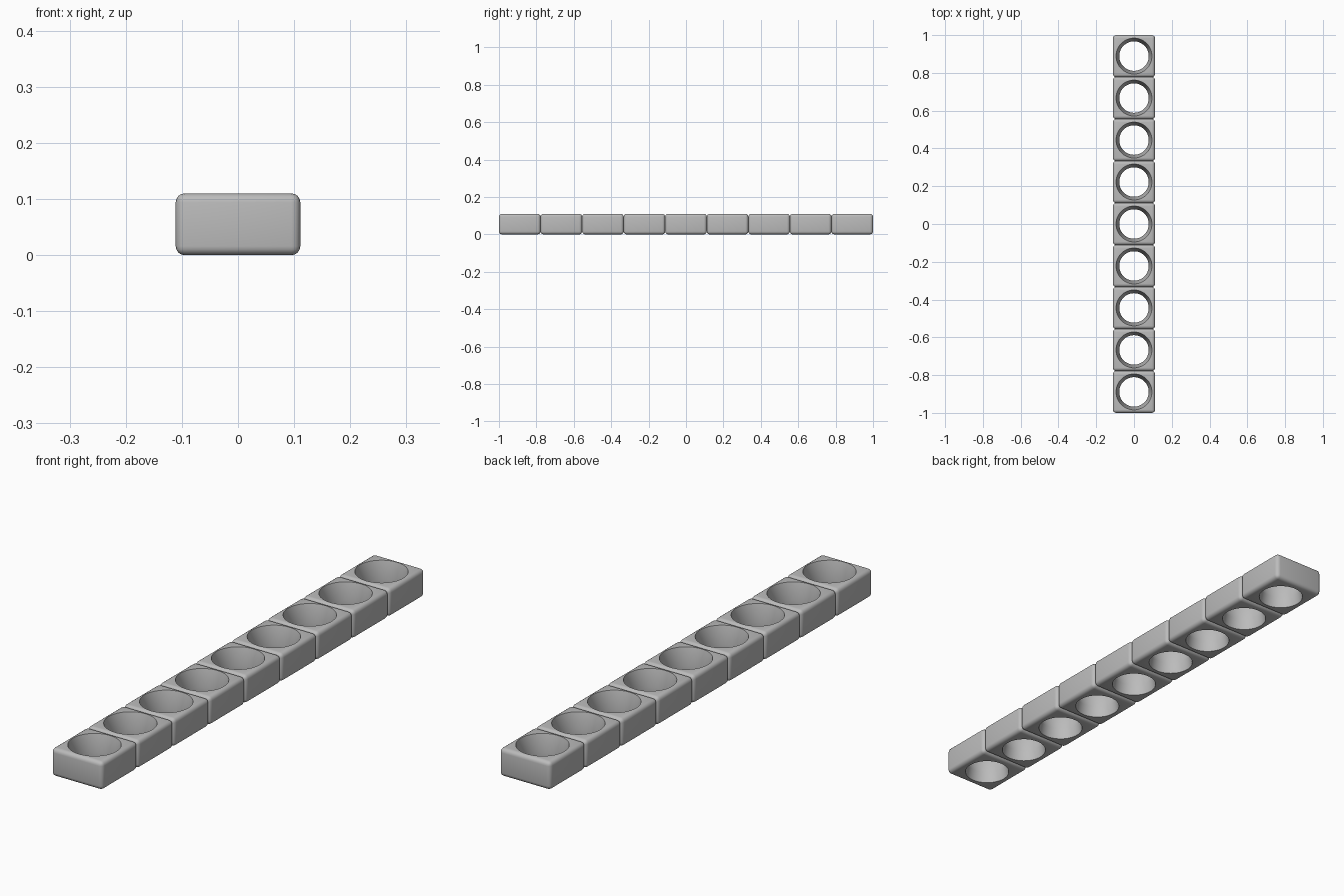
import bpy, bmesh
from math import radians

old = bpy.data.objects.get("Cube")
if old:
    bpy.data.objects.remove(old, do_unlink=True)

COUNT = 9
PITCH = 2 / COUNT
HEIGHT = 0.11

grey = bpy.data.materials.new("plain_grey")
grey.use_nodes = True
grey.diffuse_color = (0.5, 0.5, 0.5, 1)
grey.node_tree.nodes["Principled BSDF"].inputs["Base Color"].default_value = (0.5, 0.5, 0.5, 1)


def mesh_object(name, bm):
    bmesh.ops.recalc_face_normals(bm, faces=bm.faces)
    mesh = bpy.data.meshes.new(name)
    bm.to_mesh(mesh)
    bm.free()
    mesh.materials.append(grey)
    obj = bpy.data.objects.new(name, mesh)
    bpy.context.collection.objects.link(obj)
    return obj


def rounded_block():
    bm = bmesh.new()
    bmesh.ops.create_cube(bm, size=1)
    bmesh.ops.scale(bm, vec=(PITCH, PITCH, HEIGHT), verts=bm.verts)
    bmesh.ops.translate(bm, vec=(0, 0, HEIGHT / 2), verts=bm.verts)
    bmesh.ops.bevel(bm, geom=bm.edges[:], offset=0.016, segments=4,
                    profile=0.5, affect='EDGES', clamp_overlap=True)
    return mesh_object("block", bm)


def waisted_cutter():
    # Revolved profile: wide at the top, narrow waist, slightly flared foot
    profile = [(0.09, -0.04), (0.084, 0), (0.078, 0.043), (0.095, HEIGHT), (0.105, 0.15)]
    bm = bmesh.new()
    points = [bm.verts.new((r, 0, z)) for r, z in profile]
    edges = [bm.edges.new(pair) for pair in zip(points, points[1:])]
    bmesh.ops.spin(bm, geom=points + edges, cent=(0, 0, 0), axis=(0, 0, 1),
                   angle=radians(360), steps=64, use_duplicate=False)
    bmesh.ops.remove_doubles(bm, verts=bm.verts, dist=0.0001)
    bmesh.ops.holes_fill(bm, edges=[e for e in bm.edges if e.is_boundary], sides=0)
    cutter = mesh_object("hole_cutter", bm)
    cutter.hide_render = True
    return cutter


# One holed block, cut once
block = rounded_block()
cutter = waisted_cutter()
cut = block.modifiers.new("Hole", 'BOOLEAN')
cut.operation = 'DIFFERENCE'
cut.solver = 'EXACT'
cut.object = cutter
bpy.ops.object.select_all(action='DESELECT')
block.select_set(True)
bpy.context.view_layer.objects.active = block
bpy.ops.object.modifier_apply(modifier=cut.name)
bpy.data.objects.remove(cutter, do_unlink=True)
bpy.ops.object.shade_smooth_by_angle(angle=radians(35))

# Row of identical blocks
for i in range(COUNT):
    piece = block if i == 0 else block.copy()
    piece.name = f"block_{i + 1}"
    piece.location.y = (i - (COUNT - 1) / 2) * PITCH
    if i:
        bpy.context.collection.objects.link(piece)
